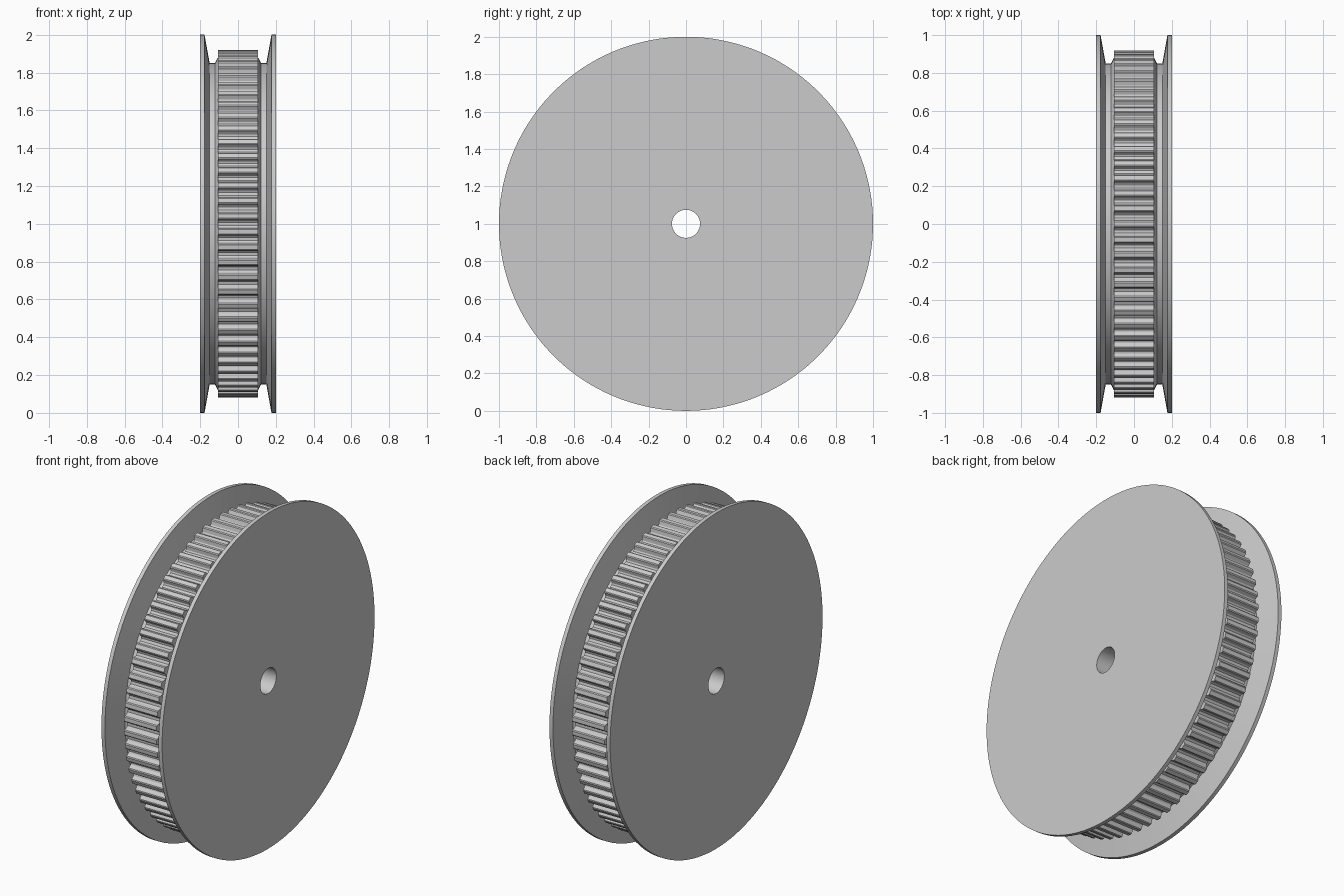
import bpy, bmesh, math
from math import pi, sin, cos

cube = bpy.data.objects.get("Cube")
if cube:
    bpy.data.objects.remove(cube)

TEETH = 70
STEPS = 140
TIP, RING_INNER, HALF_WIDTH = 0.92, 0.8, 0.107

grey = bpy.data.materials.new("plain grey")
grey.use_nodes = True
colour = (0.6, 0.6, 0.6, 1)
grey.diffuse_color = colour
grey.node_tree.nodes["Principled BSDF"].inputs["Base Color"].default_value = colour


def point(x, r, a):
    return (x, r * cos(a), 1 + r * sin(a))


def finish(bm, name):
    bmesh.ops.recalc_face_normals(bm, faces=bm.faces)
    mesh = bpy.data.meshes.new(name)
    bm.to_mesh(mesh)
    bm.free()
    mesh.materials.append(grey)
    obj = bpy.data.objects.new(name, mesh)
    bpy.context.collection.objects.link(obj)
    bpy.ops.object.select_all(action="DESELECT")
    obj.select_set(True)
    bpy.context.view_layer.objects.active = obj
    bpy.ops.object.shade_smooth_by_angle(angle=math.radians(25))


def loft(name, loops):
    """Joins a closed series of closed vertex loops into a ring."""
    bm = bmesh.new()
    rings = [[bm.verts.new(p) for p in loop] for loop in loops]
    for k, a in enumerate(rings):
        b = rings[(k + 1) % len(rings)]
        for i in range(len(a)):
            j = (i + 1) % len(a)
            bm.faces.new((a[i], a[j], b[j], b[i]))
    finish(bm, name)


# Flanged body with a bore, revolved about the x axis
half = [(0.2, 0.075), (0.2, 1), (0.177, 1), (0.15, 0.85), (0.122, 0.85), (0.106, 0.88)]
profile = half + [(-x, r) for x, r in reversed(half)]
loft("flanged_body", [[point(x, r, 2 * pi * i / STEPS) for i in range(STEPS)]
                      for x, r in profile])

# Toothed ring: one rounded gap (offset in pitches, depth) repeated around
gap = [(-0.36, 0), (-0.29, 0.004), (-0.25, 0.014), (-0.2, 0.025), (-0.1, 0.031)]
gap += [(-u, d) for u, d in reversed(gap)]
rim = [(2 * pi * (k + u) / TEETH, TIP - d) for k in range(TEETH) for u, d in gap]
loft("toothed_ring", [[point(x, RING_INNER if inner else r, a) for a, r in rim]
                      for x, inner in ((HALF_WIDTH, True), (HALF_WIDTH, False),
                                       (-HALF_WIDTH, False), (-HALF_WIDTH, True))])
